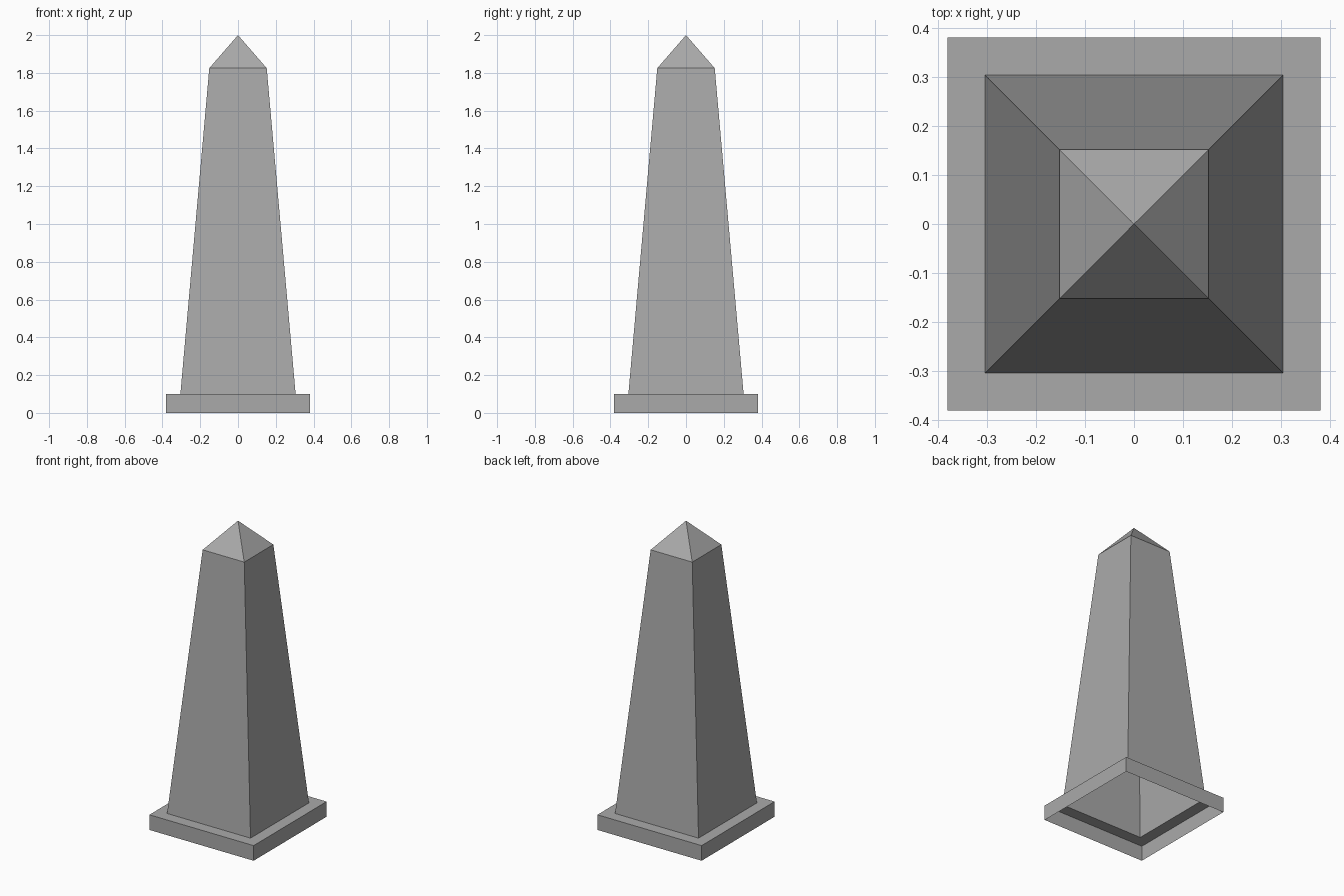
import bpy
import bmesh

cube = bpy.data.objects.get("Cube")
if cube:
    bpy.data.objects.remove(cube, do_unlink=True)

stone = bpy.data.materials.new("grey stone")
stone.use_nodes = True
GREY = (0.4, 0.4, 0.4, 1)
stone.diffuse_color = GREY
stone.node_tree.nodes["Principled BSDF"].inputs["Base Color"].default_value = GREY


def square_shell(name, profile):
    """Open shell through square rings given as (half width, height); zero width is a point."""
    bm = bmesh.new()
    rings = []
    for r, z in profile:
        corners = [(-r, -r), (r, -r), (r, r), (-r, r)] if r else [(0, 0)]
        rings.append([bm.verts.new((x, y, z)) for x, y in corners])
    for low, high in zip(rings, rings[1:]):
        for i in range(4):
            j = (i + 1) % 4
            top = [high[j], high[i]] if len(high) == 4 else high
            bm.faces.new([low[i], low[j]] + top)
    mesh = bpy.data.meshes.new(name)
    bm.to_mesh(mesh)
    bm.free()
    mesh.materials.append(stone)
    obj = bpy.data.objects.new(name, mesh)
    bpy.context.collection.objects.link(obj)
    return obj


BASE, FOOT, NECK = 0.381, 0.305, 0.152
STEP_Z, NECK_Z, TIP_Z = 0.1, 1.825, 2.0

# Plinth: side walls and top ledge, hollow and open underneath
square_shell("plinth", [(BASE, 0), (BASE, STEP_Z), (FOOT, STEP_Z)])
# Tapering hollow shaft
square_shell("shaft", [(FOOT, STEP_Z), (NECK, NECK_Z)])
# Pyramid tip
square_shell("pyramid_cap", [(NECK, NECK_Z), (0, TIP_Z)])
